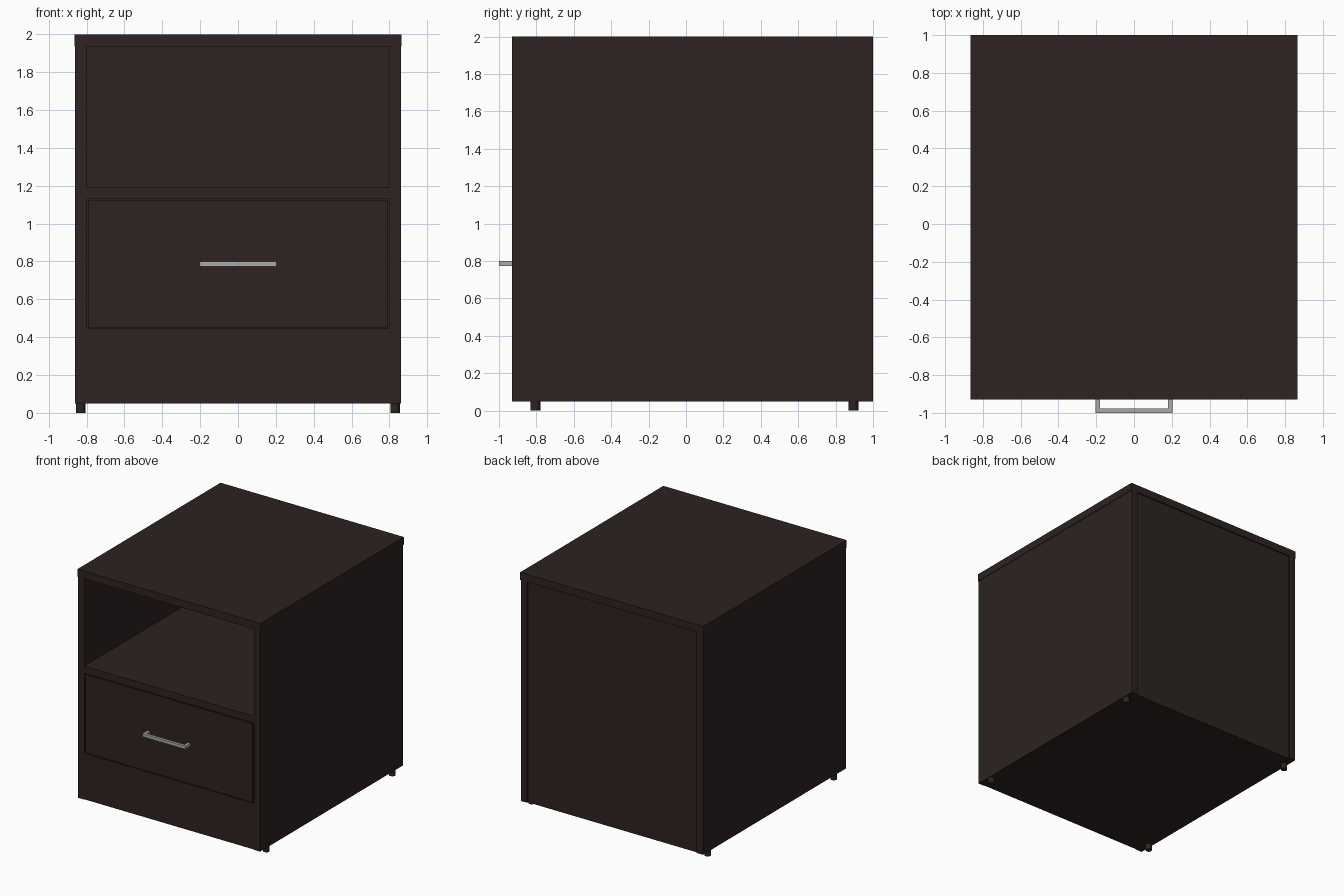
import bpy, bmesh, math
from mathutils import Matrix, Vector

if "Cube" in bpy.data.objects:
    bpy.data.objects.remove(bpy.data.objects["Cube"])


def material(name, rgb):
    m = bpy.data.materials.new(name)
    m.diffuse_color = (*rgb, 1.0)
    m.use_nodes = True
    m.node_tree.nodes["Principled BSDF"].inputs["Base Color"].default_value = m.diffuse_color
    return m


WOOD = material("dark_brown_wood", (0.026, 0.0165, 0.0155))
METAL = material("grey_metal", (0.40, 0.40, 0.40))


def finish(name, bm, mat):
    bmesh.ops.recalc_face_normals(bm, faces=bm.faces)
    me = bpy.data.meshes.new(name)
    bm.to_mesh(me)
    bm.free()
    me.materials.append(mat)
    ob = bpy.data.objects.new(name, me)
    bpy.context.collection.objects.link(ob)
    return ob


def add_box(bm, x, y, z):
    c = Vector(((x[0] + x[1]) / 2, (y[0] + y[1]) / 2, (z[0] + z[1]) / 2))
    s = (x[1] - x[0], y[1] - y[0], z[1] - z[0], 1)
    bmesh.ops.create_cube(bm, size=1, matrix=Matrix.Translation(c) @ Matrix.Diagonal(s))


def box(name, x, y, z, mat=WOOD):
    bm = bmesh.new()
    add_box(bm, x, y, z)
    return finish(name, bm, mat)


FRONT, BACK = -0.93, 1.0
INNER = (-0.80, 0.80)

# Carcass
box("top_board", (-0.865, 0.865), (FRONT, BACK), (1.935, 2.0))
for side, label in ((-1, "left"), (1, "right")):
    box(label + "_side_panel", sorted((side * 0.80, side * 0.86)), (FRONT, BACK), (0.05, 1.935))
box("back_panel", INNER, (0.93, 0.99), (0.05, 1.935))
box("open_shelf", INNER, (FRONT, 0.93), (1.13, 1.19))
box("lower_shelf", INNER, (FRONT, 0.93), (0.38, 0.445))
box("plinth", INNER, (FRONT + 0.005, 0.93), (0.05, 0.38))

# Drawer: front plate and box behind it
box("drawer_front", (-0.79, 0.79), (FRONT, -0.87), (0.452, 1.122))
box("drawer_body", (-0.77, 0.77), (-0.87, 0.85), (0.47, 1.05))

# Handle: square bar bent back to the drawer at both ends
bm = bmesh.new()
add_box(bm, (-0.203, 0.203), (-1.0, -0.976), (0.774, 0.80))
for s in (-1, 1):
    add_box(bm, sorted((s * 0.179, s * 0.203)), (-0.976, FRONT), (0.774, 0.80))
finish("drawer_handle", bm, METAL)

# Four short feet
for sx, lx in ((-1, "left"), (1, "right")):
    for y, ly in ((-0.805, "front"), (0.895, "back")):
        bm = bmesh.new()
        bmesh.ops.create_cone(bm, cap_ends=True, segments=16, radius1=0.026, radius2=0.026,
                              depth=0.05, matrix=Matrix.Translation((sx * 0.831, y, 0.025)))
        ob = finish(f"{ly}_{lx}_foot", bm, WOOD)
        bpy.ops.object.select_all(action='DESELECT')
        ob.select_set(True)
        bpy.context.view_layer.objects.active = ob
        bpy.ops.object.shade_smooth_by_angle(angle=math.radians(35))
